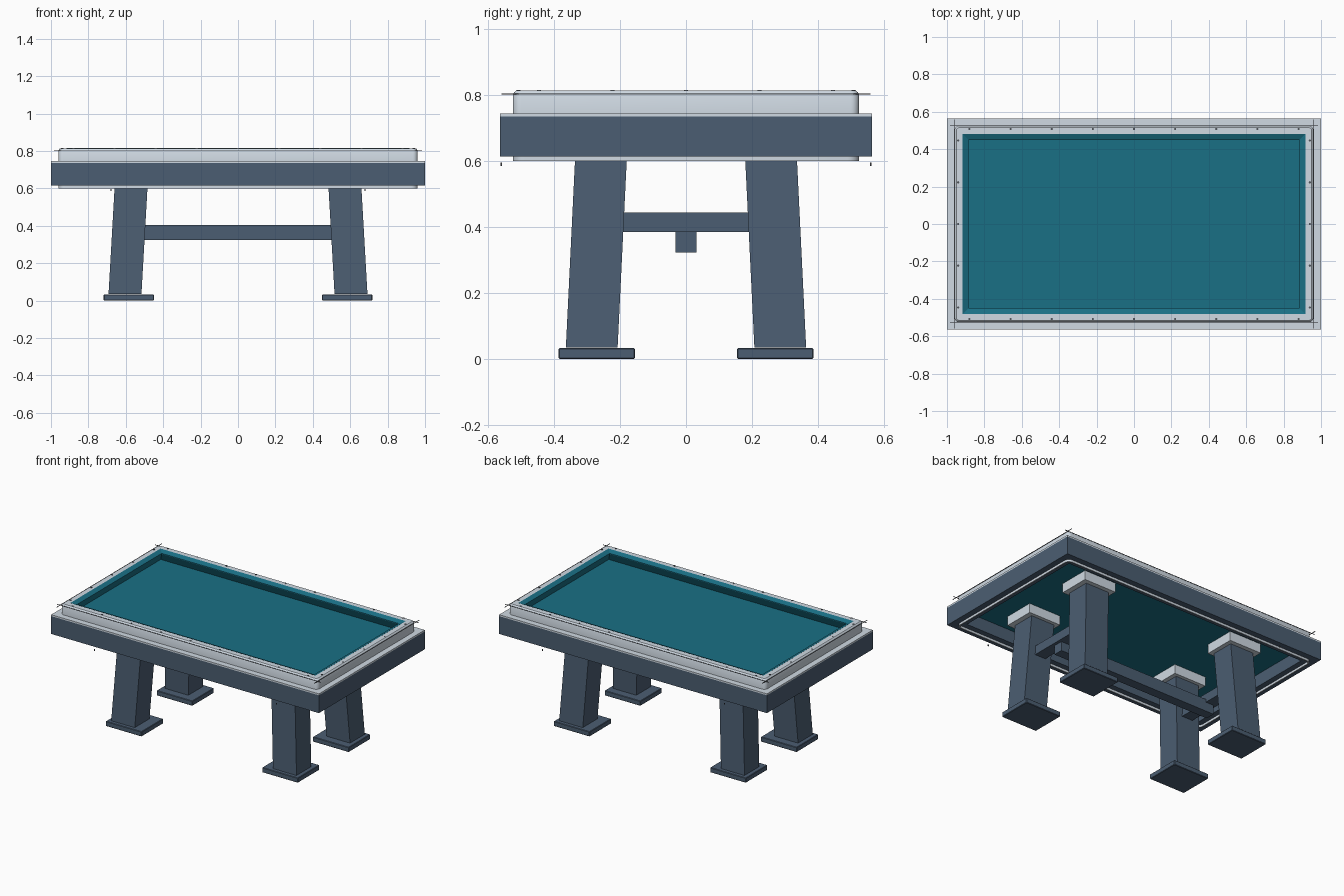
import bpy, bmesh, math
from mathutils import Vector

if "Cube" in bpy.data.objects:
    bpy.data.objects.remove(bpy.data.objects["Cube"])


def material(name, rgb):
    m = bpy.data.materials.new(name)
    m.diffuse_color = (*rgb, 1)
    m.use_nodes = True
    m.node_tree.nodes["Principled BSDF"].inputs["Base Color"].default_value = m.diffuse_color
    return m


SLATE = material("slate paint", (0.071, 0.111, 0.168))
GREY = material("light grey rail", (0.63, 0.70, 0.77))
TEAL = material("teal cloth", (0.010, 0.160, 0.235))
DARK = material("dark inlay", (0.08, 0.09, 0.105))
HX, HY = 1.0, 0.565


def finish(name, bm, mat, smooth=False):
    bmesh.ops.recalc_face_normals(bm, faces=bm.faces[:])
    me = bpy.data.meshes.new(name)
    bm.to_mesh(me)
    bm.free()
    ob = bpy.data.objects.new(name, me)
    bpy.context.collection.objects.link(ob)
    me.materials.append(mat)
    if smooth:
        bpy.ops.object.select_all(action='DESELECT')
        ob.select_set(True)
        bpy.context.view_layer.objects.active = ob
        bpy.ops.object.shade_smooth_by_angle(angle=math.radians(35))
    return ob


def box(name, centre, size, mat, shear=(0, 0), bevel=0):
    """Box whose top is shifted by shear relative to its bottom."""
    bm = bmesh.new()
    bmesh.ops.create_cube(bm, size=1)
    for v in bm.verts:
        t = v.co.z
        v.co = Vector((v.co.x * size[0] + t * shear[0],
                       v.co.y * size[1] + t * shear[1],
                       v.co.z * size[2])) + Vector(centre)
    if bevel:
        bmesh.ops.bevel(bm, geom=bm.edges[:], offset=bevel, segments=1, affect='EDGES')
    return finish(name, bm, mat)


def frame(name, profile, mat, radius=0.0):
    """Sweep a closed (inset, z) profile round the table, optionally with round corners."""
    bm = bmesh.new()
    steps = 6 if radius else 0
    first = profile[0][0]
    loops = []
    for inset, z in profile:
        hx, hy = HX - inset, HY - inset
        r = max(radius - (inset - first), 0.002) if radius else 0
        ring = []
        for i, (sx, sy) in enumerate([(1, 1), (-1, 1), (-1, -1), (1, -1)]):
            for k in range(steps + 1):
                a = math.pi / 2 * (i + (k / steps if steps else 0))
                ring.append(bm.verts.new((sx * (hx - r) + r * math.cos(a),
                                          sy * (hy - r) + r * math.sin(a), z)))
        loops.append(ring)
    n = len(loops[0])
    for a, b in zip(loops, loops[1:] + loops[:1]):
        for j in range(n):
            bm.faces.new((a[j], a[(j + 1) % n], b[(j + 1) % n], b[j]))
    return finish(name, bm, mat, smooth=bool(radius))


# table body: apron, trim strip and lower bead
frame("apron", [(0, .615), (0, .735), (.085, .735), (.085, .615)], SLATE)
frame("apron_trim", [(0, .735), (0, .745), (.084, .745), (.084, .735)], GREY)
frame("lower_bead", [(.04, .62), (.04, .60), (.048, .60), (.048, .62)], GREY, .035)

# top rail with rounded upper edge
frame("top_rail", [(.04, .74), (.04, .802), (.043, .809), (.05, .814),
                   (.085, .814), (.085, .74)], GREY, .025)

# cloth bed and undercut cushions
box("bed", (0, 0, .7225), (1.832, .962, .045), TEAL)
frame("cushions", [(.084, .8145), (.115, .802), (.115, .797),
                   (.09, .744), (.084, .744)], TEAL)

# thin inlay lines along the rail that overrun the corners
for s, side in ((-1, "front"), (1, "back")):
    box(side + "_inlay_line", (0, s * .525, .804), (1.97, .003, .003), DARK)
for s, side in ((-1, "left"), (1, "right")):
    box(side + "_inlay_line", (s * .962, 0, .804), (.003, 1.12, .003), DARK)

# sight markers on the rail top
spots = [(x * .22, s * .508) for x in range(-4, 5) for s in (-1, 1)]
spots += [(s * .94, y * .223) for y in range(-2, 3) for s in (-1, 1)]
bm = bmesh.new()
for x, y in spots:
    d = bmesh.ops.create_cone(bm, cap_ends=True, segments=12, radius1=.006,
                              radius2=.006, depth=.006)
    bmesh.ops.translate(bm, verts=d["verts"], vec=(x, y, .813))
finish("sight_markers", bm, DARK)

# legs with feet, top caps and small fixing studs
for sx, xn in ((-1, "left"), (1, "right")):
    for sy, yn in ((-1, "front"), (1, "back")):
        n = yn + "_" + xn
        box(n + "_leg", (sx * .5867, sy * .271, .3425), (.176, .157, .615), SLATE,
            shear=(-sx * .035, -sy * .03))
        box(n + "_foot", (sx * .584, sy * .271, .0165), (.268, .231, .033), SLATE, bevel=.003)
        box(n + "_cap", (sx * .573, sy * .26, .67), (.24, .21, .065), GREY)
        box(n + "_stud", (sx * .68, sy * .561, .591), (.006, .004, .01), DARK)

# stretchers between the legs
for sx, xn in ((-1, "left"), (1, "right")):
    box(xn + "_stretcher", (sx * .58, 0, .415), (.08, .42, .06), SLATE)
box("long_stretcher", (0, 0, .364), (1.2, .065, .082), SLATE)
